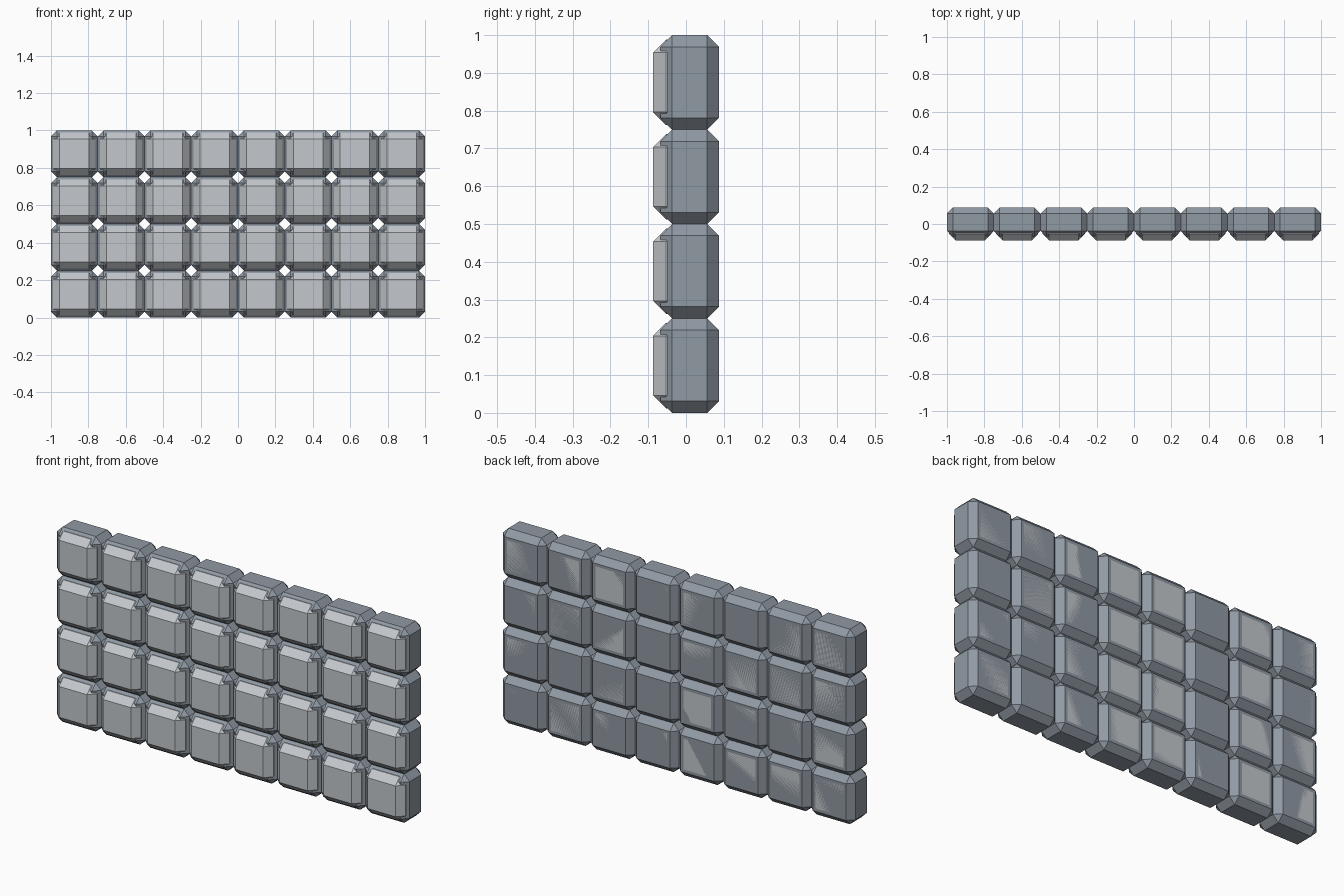
import bpy, bmesh

if "Cube" in bpy.data.objects:
    bpy.data.objects.remove(bpy.data.objects["Cube"])

COLS, ROWS, CELL = 8, 4, 0.25


def material(name, color):
    m = bpy.data.materials.new(name)
    m.diffuse_color = (*color, 1)
    m.use_nodes = True
    m.node_tree.nodes["Principled BSDF"].inputs["Base Color"].default_value = m.diffuse_color
    return m


def chamfered_box(name, width, y0, y1, bevel, mat):
    """Square-fronted box with every edge chamfered once."""
    bm = bmesh.new()
    bmesh.ops.create_cube(bm, size=1)
    for v in bm.verts:
        v.co.x *= width
        v.co.z *= width
        v.co.y = y0 if v.co.y < 0 else y1
    bmesh.ops.bevel(bm, geom=bm.edges[:], offset=bevel, offset_type='OFFSET',
                    segments=1, affect='EDGES')
    me = bpy.data.meshes.new(name)
    bm.to_mesh(me)
    bm.free()
    me.materials.append(mat)
    return me


dark = material("dark_stone", (0.28, 0.32, 0.37))
light = material("light_stone", (0.55, 0.58, 0.61))

# Dark block, and the paler core whose face stands proud at the front
block = chamfered_box("block", CELL, -0.068, 0.087, 0.031, dark)
core = chamfered_box("face_panel", 0.226, -0.087, 0.087, 0.034, light)

# Wall: grid of blocks with shared meshes
for r in range(ROWS):
    for c in range(COLS):
        for me in (block, core):
            ob = bpy.data.objects.new(f"{me.name}_{r}_{c}", me)
            ob.location = ((c + 0.5 - COLS / 2) * CELL, 0, (r + 0.5) * CELL)
            bpy.context.collection.objects.link(ob)
